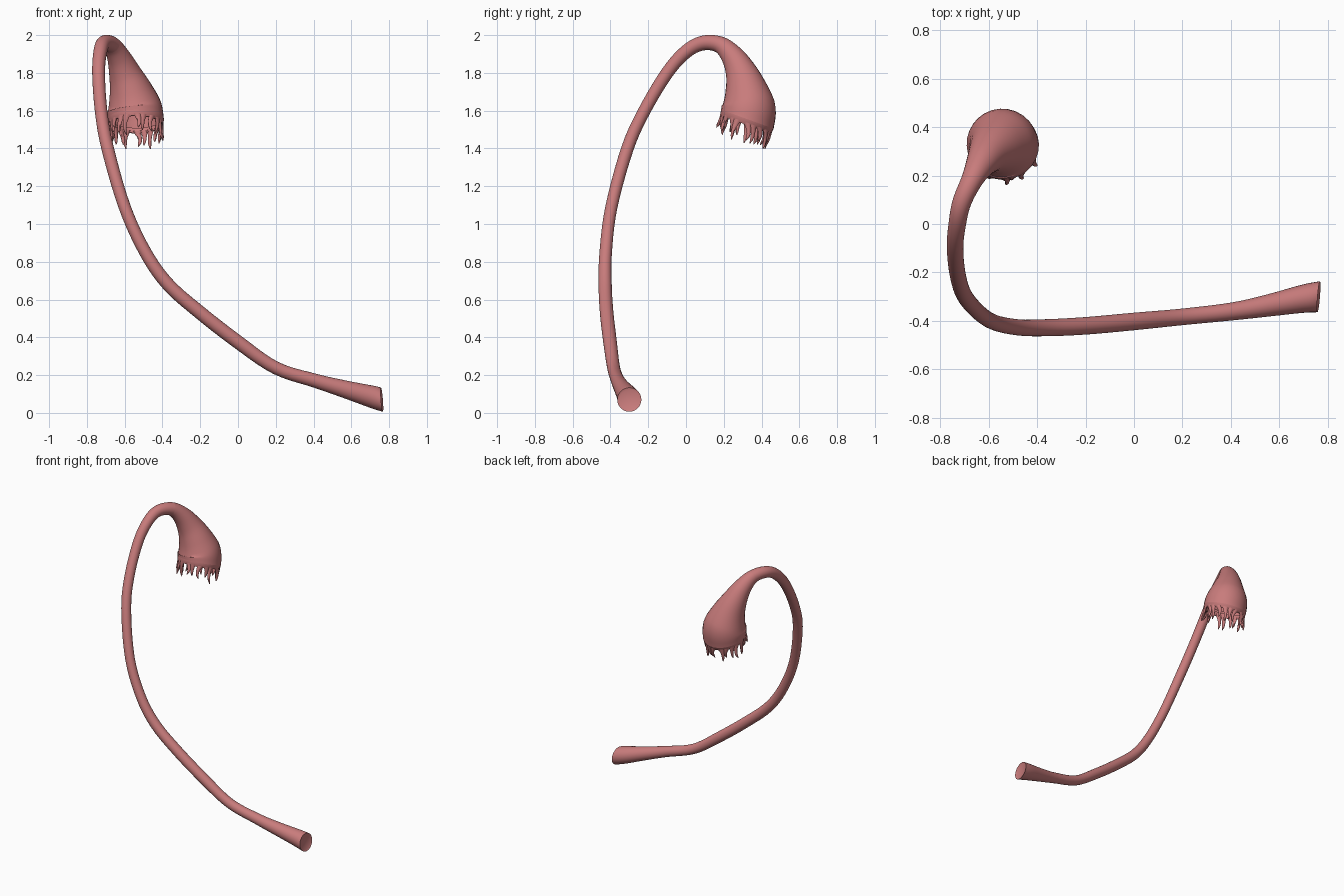
import bpy, bmesh, math, random
from mathutils import Vector

if "Cube" in bpy.data.objects:
    bpy.data.objects.remove(bpy.data.objects["Cube"])

random.seed(4)
flesh = bpy.data.materials.new("flesh")
flesh.diffuse_color = (0.58, 0.2, 0.2, 1)
flesh.use_nodes = True
flesh.node_tree.nodes["Principled BSDF"].inputs["Base Color"].default_value = flesh.diffuse_color

# Centre line of the duct: x, y, z, radius
PATH = [(.762, -.30, .07, .064), (.70, -.308, .088, .058), (.56, -.335, .127, .046),
        (.41, -.36, .17, .037), (.20, -.383, .238, .034), (0, -.402, .375, .036),
        (-.20, -.42, .53, .036), (-.37, -.428, .68, .035), (-.49, -.425, .85, .033),
        (-.60, -.395, 1.09, .032), (-.69, -.31, 1.40, .033), (-.725, -.22, 1.60, .033),
        (-.738, -.10, 1.80, .034), (-.729, .0, 1.912, .036), (-.71, .09, 1.958, .039),
        (-.668, .182, 1.948, .045), (-.632, .248, 1.885, .062), (-.60, .293, 1.80, .085),
        (-.570, .319, 1.71, .114), (-.548, .332, 1.62, .143), (-.54, .325, 1.555, .148)]
STEPS, SIDES = 5, 28
END_NORMAL = Vector((-1, .08, -.08)).normalized()
RIM_NORMAL = Vector((0, -.34, -.94)).normalized()


def spline(pts, steps):
    pts = [Vector(p) for p in pts]
    ext = [2 * pts[0] - pts[1]] + pts + [2 * pts[-1] - pts[-2]]
    out = []
    for a, b, c, d in zip(ext, ext[1:], ext[2:], ext[3:]):
        for k in range(steps):
            t = k / steps
            out.append(.5 * (2 * b + (c - a) * t + (2 * a - 5 * b + 4 * c - d) * t * t
                             + (3 * b - a - 3 * c + d) * t ** 3))
    return out + [pts[-1]]


def ring(bm, centre, normal, side, rx, ry, n):
    u = (side - normal * side.dot(normal)).normalized()
    v = normal.cross(u)
    return [bm.verts.new(centre + u * rx * math.cos(a) + v * ry * math.sin(a))
            for a in (2 * math.pi * i / n for i in range(n))]


def bridge(bm, r0, r1):
    n = len(r0)
    for i in range(n):
        bm.faces.new((r0[i], r0[(i + 1) % n], r1[(i + 1) % n], r1[i]))


def finish(bm, name):
    bmesh.ops.recalc_face_normals(bm, faces=bm.faces)
    me = bpy.data.meshes.new(name)
    bm.to_mesh(me)
    bm.free()
    me.materials.append(flesh)
    ob = bpy.data.objects.new(name, me)
    bpy.context.collection.objects.link(ob)
    bpy.ops.object.select_all(action='DESELECT')
    ob.select_set(True)
    bpy.context.view_layer.objects.active = ob
    bpy.ops.object.shade_smooth_by_angle(angle=math.radians(45))


# Ring frames along the whole duct, carried forward without twist
samples = spline([Vector(p) for p in PATH], STEPS)
frames, side = [], Vector((0, 0, 1))
last = len(samples) - 1
for i, s in enumerate(samples):
    tangent = (samples[min(i + 1, last)] - samples[max(i - 1, 0)]).to_3d().normalized()
    if i < 6:
        tangent = END_NORMAL.lerp(tangent, i / 6).normalized()
    if i > last - 6:
        tangent = RIM_NORMAL.lerp(tangent, (last - i) / 6).normalized()
    side = (side - tangent * side.dot(tangent)).normalized()
    frames.append((s.to_3d(), tangent, side, s[3]))


def duct_part(name, first, stop, cap=False):
    bm = bmesh.new()
    rings = [ring(bm, c, t, u, r, r, SIDES)
             for c, t, u, r in frames[first * STEPS:stop * STEPS + 1]]
    for a, b in zip(rings, rings[1:]):
        bridge(bm, a, b)
    if cap:  # slightly dished end face
        c, t, u, r = frames[0]
        inner = ring(bm, c + t * .006, t, u, r * .8, r * .8, SIDES)
        bridge(bm, inner, rings[0])
        bm.faces.new(inner)
    finish(bm, name)


duct_part("flared_end", 0, 3, cap=True)
duct_part("long_tube", 3, 15)
duct_part("bell", 15, 20)

# Fringe: a short cuff below the bell plus tapering wavy fingers
bm = bmesh.new()
centre, axis, side, radius = frames[-1]
cuff = [ring(bm, centre + axis * d, axis, side, r, r, SIDES)
        for d, r in ((0, radius), (.015, .146), (.03, .139), (.03, .131), (0, .136))]
for a, b in zip(cuff, cuff[1:]):
    bridge(bm, a, b)

COUNT = 20
across = axis.cross(side)
for k in range(COUNT):
    a = 2 * math.pi * (k + random.uniform(-.2, .2)) / COUNT
    out = side * math.cos(a) + across * math.sin(a)
    around = axis.cross(out)
    base = centre + out * .136 + axis * .018
    down = (axis * .5 + Vector((0, -.02, -.5))).normalized()
    length = random.uniform(.075, .115)
    sway, bend = random.uniform(-.022, .022), random.uniform(-.02, .018)
    prev = None
    for t, w in ((0, .024), (.18, .017), (.4, .012), (.6, .010), (.8, .008), (1, .002)):
        p = (base + down * length * t + around * sway * math.sin(t * 2.6)
             + out * bend * t * t)
        cur = ring(bm, p, down, around, w, min(w, .009), 8)
        if prev:
            bridge(bm, prev, cur)
        prev = cur
    bm.faces.new(prev)
finish(bm, "fringe")
